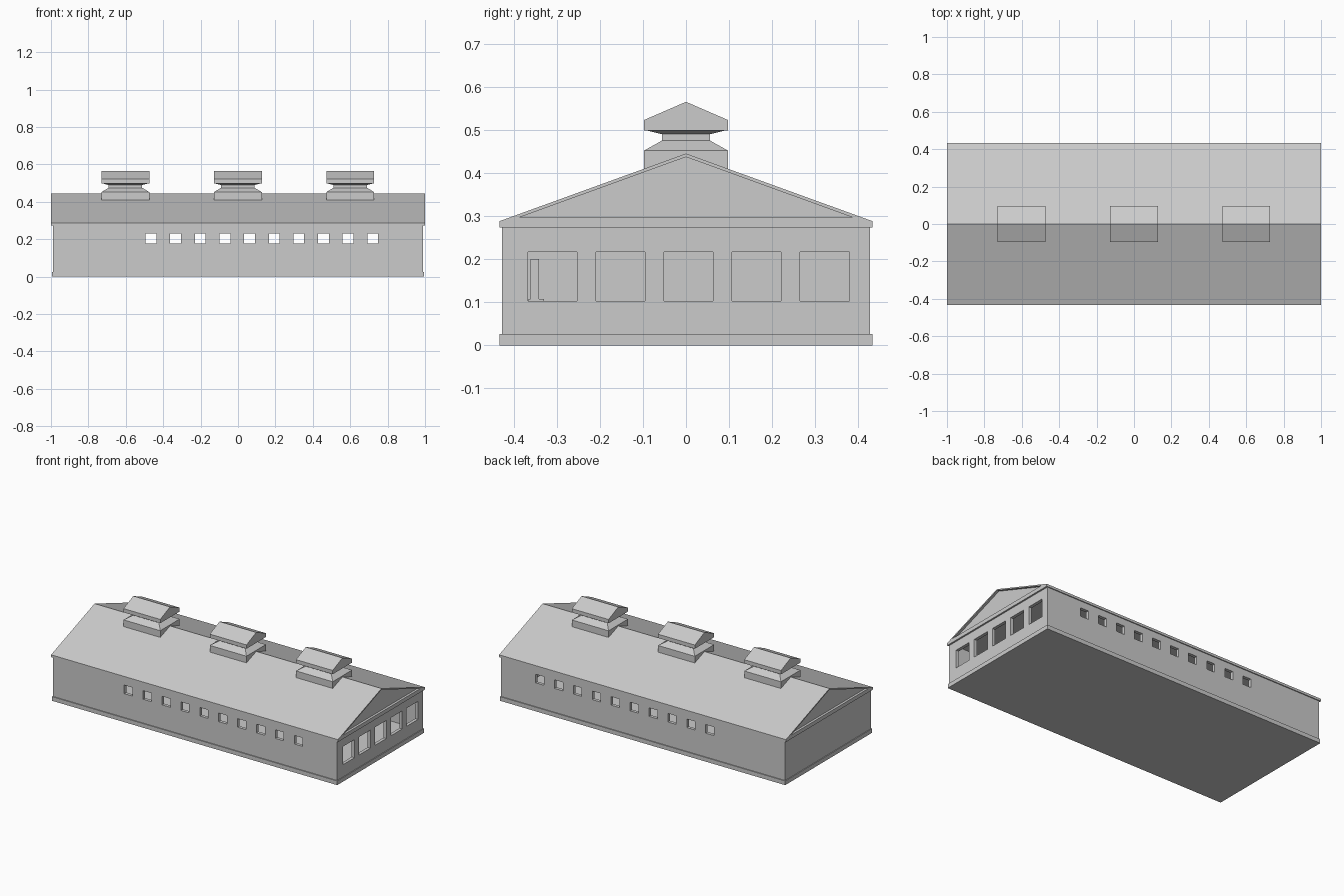
import bpy
import bmesh

if "Cube" in bpy.data.objects:
    bpy.data.objects.remove(bpy.data.objects["Cube"], do_unlink=True)

grey = bpy.data.materials.new("plain_grey")
grey.use_nodes = True
grey.diffuse_color = (0.6, 0.6, 0.6, 1)
grey.node_tree.nodes["Principled BSDF"].inputs["Base Color"].default_value = (0.6, 0.6, 0.6, 1)


def finish(name, bm):
    bmesh.ops.recalc_face_normals(bm, faces=bm.faces)
    mesh = bpy.data.meshes.new(name)
    bm.to_mesh(mesh)
    bm.free()
    mesh.materials.append(grey)
    obj = bpy.data.objects.new(name, mesh)
    bpy.context.collection.objects.link(obj)
    return obj


def loft(bm, rings):
    """Skin a stack of equal-sized point rings and cap both ends."""
    loops = [[bm.verts.new(p) for p in ring] for ring in rings]
    n = len(loops[0])
    for a, b in zip(loops, loops[1:]):
        for i in range(n):
            j = (i + 1) % n
            bm.faces.new((a[i], a[j], b[j], b[i]))
    bm.faces.new(loops[0][::-1])
    bm.faces.new(loops[-1])


def rect(hx, hy, z, cx=0, cy=0):
    return [(cx + sx * hx, cy + sy * hy, z)
            for sx, sy in ((-1, -1), (1, -1), (1, 1), (-1, 1))]


def add_box(bm, cx, cy, hx, hy, z0, z1):
    loft(bm, [rect(hx, hy, z0, cx, cy), rect(hx, hy, z1, cx, cy)])


def box(name, *args):
    bm = bmesh.new()
    add_box(bm, *args)
    return finish(name, bm)


def prism(name, profile, x0, x1):
    """Extrude a (y, z) profile along x."""
    bm = bmesh.new()
    loft(bm, [[(x, y, z) for y, z in profile] for x in (x0, x1)])
    return finish(name, bm)


def cut(target, cutter):
    mod = target.modifiers.new("cut", "BOOLEAN")
    mod.operation = "DIFFERENCE"
    mod.solver = "EXACT"
    mod.object = cutter
    bpy.context.view_layer.objects.active = target
    bpy.ops.object.modifier_apply(modifier=mod.name)
    bpy.data.objects.remove(cutter, do_unlink=True)


# Plinth, which is also the floor
box("plinth", 0, 0, 0.995, 0.433, 0, 0.026)

# Hollow walls with small side windows and large end openings
walls = box("walls", 0, 0, 0.99, 0.427, 0.02, 0.28)
cut(walls, box("room_cutter", 0, 0, 0.97, 0.407, 0, 0.3))

bm = bmesh.new()
for i in range(10):
    add_box(bm, -0.465 + i * 0.1317, 0, 0.029, 0.5, 0.176, 0.23)
cut(walls, finish("side_window_cutter", bm))

bm = bmesh.new()
for i in range(5):
    add_box(bm, 0.98, -0.31 + i * 0.158, 0.05, 0.057, 0.103, 0.217)
cut(walls, finish("end_opening_cutter", bm))

# Gabled roof with a recessed triangle at each end
roof = prism("roof", [(-0.433, 0.273), (0.433, 0.273), (0.433, 0.288),
                      (0, 0.445), (-0.433, 0.288)], -1, 1)
for end in (-1, 1):
    cut(roof, prism("gable_cutter", [(-0.386, 0.297), (0.386, 0.297), (0, 0.437)],
                    end * 0.985, end * 1.1))

# Ridge vents: tapered base, narrow neck and gabled cap
for name, x in (("right_vent", -0.602), ("middle_vent", -0.001), ("left_vent", 0.6)):
    bm = bmesh.new()
    sections = ((0.128, 0.097, 0.4), (0.128, 0.097, 0.452), (0.09, 0.056, 0.475),
                (0.09, 0.056, 0.49), (0.128, 0.097, 0.5))
    loft(bm, [rect(hx, hy, z, x) for hx, hy, z in sections])
    finish(name + "_base", bm)
    prism(name + "_cap", [(-0.097, 0.499), (0.097, 0.499), (0.097, 0.523),
                          (0, 0.565), (-0.097, 0.523)], x - 0.128, x + 0.128)

# Small seat inside, at the closed end
box("seat_back", -0.9, -0.351, 0.02, 0.01, 0.02, 0.2)
box("seat_base", -0.9, -0.348, 0.02, 0.018, 0.02, 0.107)
